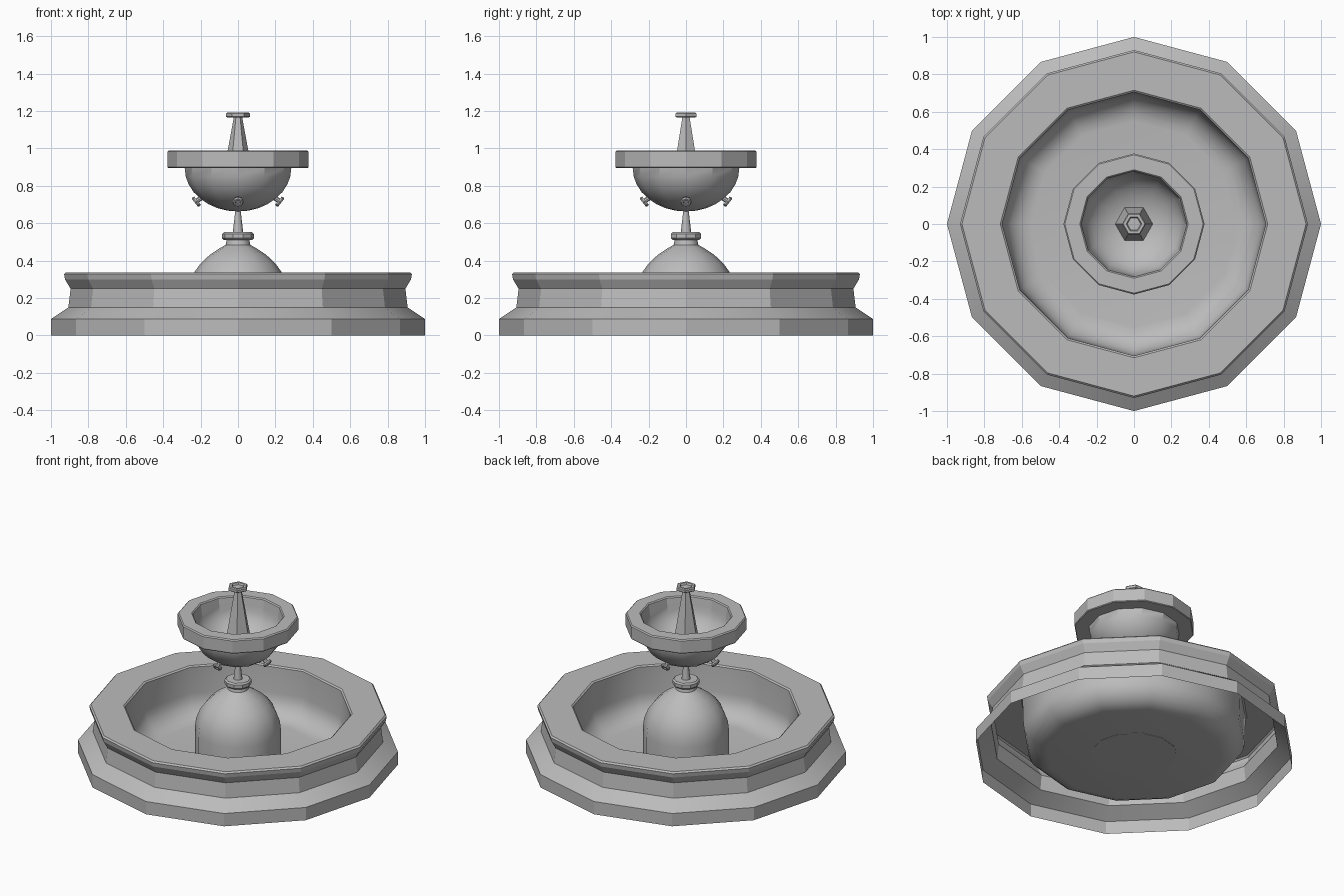
import bpy, bmesh, math
from mathutils import Vector

cube = bpy.data.objects.get("Cube")
if cube:
    bpy.data.objects.remove(cube, do_unlink=True)

stone = bpy.data.materials.new("grey stone")
stone.use_nodes = True
GREY = (0.5, 0.5, 0.5, 1)
stone.diffuse_color = GREY
stone.node_tree.nodes["Principled BSDF"].inputs["Base Color"].default_value = GREY


def lathe(name, profile, sides=12, smooth=35, origin=(0, 0, 0), axis=(0, 0, 1)):
    """Turn a (radius, height) profile around an axis, with a corner on +x."""
    bm = bmesh.new()
    rings = []
    for r, z in profile:
        if r == 0:
            rings.append([bm.verts.new((0, 0, z))] * sides)
        else:
            angles = [math.tau * i / sides for i in range(sides)]
            rings.append([bm.verts.new((r * math.cos(a), r * math.sin(a), z)) for a in angles])
    for low, high in zip(rings, rings[1:]):
        for i in range(sides):
            j = (i + 1) % sides
            corners = dict.fromkeys((low[i], low[j], high[j], high[i]))
            bm.faces.new(list(corners))
    mesh = bpy.data.meshes.new(name)
    bm.to_mesh(mesh)
    bm.free()
    mesh.materials.append(stone)
    ob = bpy.data.objects.new(name, mesh)
    bpy.context.collection.objects.link(ob)
    ob.location = origin
    ob.rotation_euler = Vector(axis).to_track_quat("Z", "Y").to_euler()
    bpy.ops.object.select_all(action="DESELECT")
    ob.select_set(True)
    bpy.context.view_layer.objects.active = ob
    bpy.ops.object.shade_smooth_by_angle(angle=math.radians(smooth))
    return ob


def arc(cx, cz, rx, rz, start, end, steps):
    """Points on an elliptical arc in the profile plane, angles in degrees."""
    angles = [math.radians(start + (end - start) * i / steps) for i in range(steps + 1)]
    return [(cx + rx * math.cos(a), cz + rz * math.sin(a)) for a in angles]


# Moulded outer wall and flat coping of the basin, open underneath
lathe("basin_wall", [(1, 0), (1, 0.088), (0.907, 0.15), (0.895, 0.25), (0.925, 0.3),
                     (0.93, 0.328), (0.92, 0.338), (0.715, 0.338), (0.705, 0.33)], smooth=20)

# Rounded pool inside the basin
pool = arc(0.55, 0.155, 0.15, 0.15, 0, -90, 6)
lathe("basin_pool", [(0, 0.005)] + pool[::-1] + [(0.705, 0.33)])

# Domed pedestal, collar and feed pipe
lathe("pedestal_dome", [(0, 0.003), (0.27, 0.003), (0.27, 0.2), (0.262, 0.27), (0.236, 0.335),
                        (0.2, 0.385), (0.15, 0.432), (0.1, 0.465), (0.066, 0.485),
                        (0.06, 0.515)])
lathe("pedestal_collar", [(0, 0.51), (0.075, 0.51), (0.085, 0.52), (0.085, 0.543),
                          (0.075, 0.552), (0, 0.552)], sides=10, smooth=25)
lathe("feed_pipe", [(0.028, 0.55), (0.014, 0.67)], sides=8, smooth=50)

# Upper bowl with a heavy rim
outside = arc(0, 0.895, 0.285, 0.232, -90, 0, 8)
inside = arc(0, 0.93, 0.275, 0.2, 0, -90, 8)
outside[0], inside[-1] = (0, 0.663), (0, 0.73)
lathe("upper_bowl", outside + [(0.373, 0.895), (0.377, 0.9), (0.377, 0.983), (0.37, 0.99),
                               (0.29, 0.99), (0.283, 0.983)] + inside, smooth=29)

# Hexagonal spout and its hollow cap
lathe("spout_cone", [(0.103, 0.73), (0.022, 1.168)], sides=6, smooth=20)
lathe("spout_cap", [(0, 1.165), (0.058, 1.165), (0.064, 1.17), (0.064, 1.186), (0.058, 1.192),
                    (0.042, 1.192), (0.036, 1.18), (0, 1.18)], sides=6, smooth=20)

# Four small jets angled down from the upper bowl
for side, (x, y) in {"left": (1, 0), "right": (-1, 0), "front": (0, -1), "back": (0, 1)}.items():
    lathe("jet_" + side, [(0.013, -0.05), (0.013, 0.002), (0.028, 0.002), (0.031, 0.012),
                          (0.026, 0.02), (0.015, 0.02), (0.012, 0.012), (0, 0.012)],
          sides=8, smooth=25, origin=(0.215 * x, 0.215 * y, 0.722), axis=(x, y, -0.8))
